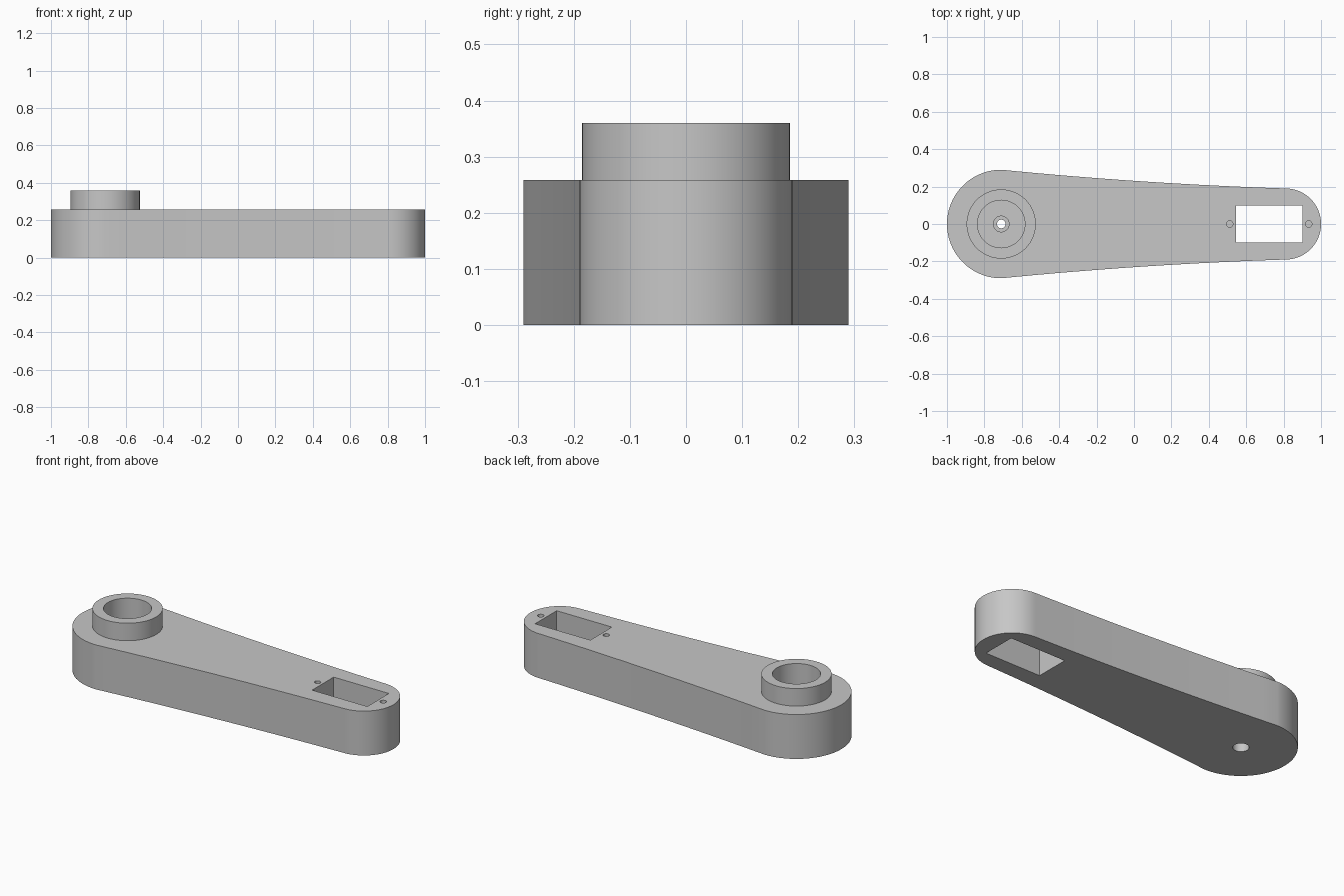
import bpy, bmesh, math

cube = bpy.data.objects.get("Cube")
if cube:
    bpy.data.objects.remove(cube, do_unlink=True)

grey = bpy.data.materials.new("plain grey")
grey.use_nodes = True
grey.diffuse_color = (0.57, 0.57, 0.57, 1)
grey.node_tree.nodes["Principled BSDF"].inputs["Base Color"].default_value = (0.57, 0.57, 0.57, 1)


def prism(name, outline, z0, z1):
    """Closed outline extruded from z0 to z1."""
    bm = bmesh.new()
    base = bm.faces.new([bm.verts.new((x, y, z0)) for x, y in outline])
    top = bmesh.ops.extrude_face_region(bm, geom=[base])["geom"]
    verts = [v for v in top if isinstance(v, bmesh.types.BMVert)]
    bmesh.ops.translate(bm, verts=verts, vec=(0, 0, z1 - z0))
    bmesh.ops.recalc_face_normals(bm, faces=bm.faces)
    mesh = bpy.data.meshes.new(name)
    bm.to_mesh(mesh)
    bm.free()
    mesh.materials.append(grey)
    obj = bpy.data.objects.new(name, mesh)
    bpy.context.collection.objects.link(obj)
    return obj


def arc(cx, r, a0, a1, n):
    angles = [math.radians(a0 + (a1 - a0) * i / n) for i in range(n + 1)]
    return [(cx + r * math.cos(a), r * math.sin(a)) for a in angles]


def disc(name, cx, r, z0, z1, n=64):
    return prism(name, arc(cx, r, 0, 360, n)[:-1], z0, z1)


def combine(target, tool, operation):
    mod = target.modifiers.new(tool.name, "BOOLEAN")
    mod.operation, mod.object, mod.solver = operation, tool, "EXACT"
    bpy.context.view_layer.objects.active = target
    bpy.ops.object.modifier_apply(modifier=mod.name)
    bpy.data.objects.remove(tool, do_unlink=True)


HUB, TIP = -0.71, 0.81
HUB_R, TIP_R = 0.29, 0.19
TOP, BOSS_TOP, FLOOR = 0.258, 0.36, 0.13

# Tapered arm: two round ends joined by slightly hollow flanks
flank = []
for i in range(1, 16):
    t = i / 16
    flank.append((TIP + (HUB - TIP) * t, TIP_R + (HUB_R - TIP_R) * (t + t * t) / 2))
outline = arc(TIP, TIP_R, -90, 90, 40) + flank
outline += arc(HUB, HUB_R, 90, 270, 48) + [(x, -y) for x, y in reversed(flank)]
arm = prism("arm", outline, 0, TOP)

# Raised collar around the pivot
combine(arm, disc("collar", HUB, 0.185, FLOOR, BOSS_TOP), "UNION")

# Stepped pivot bore, with a socket underneath
for name, r, z0, z1 in (("bore", 0.127, FLOOR, 0.5),
                        ("screw_seat", 0.042, FLOOR - 0.03, 0.4),
                        ("screw_hole", 0.023, -0.1, 0.4),
                        ("shaft_socket", 0.042, -0.1, 0.07)):
    combine(arm, disc(name, HUB, r, z0, z1, 48), "DIFFERENCE")

# Rectangular window and its two blind screw holes
window = [(0.545, -0.098), (0.90, -0.098), (0.90, 0.1), (0.545, 0.1)]
combine(arm, prism("window", window, -0.1, 0.5), "DIFFERENCE")
for x in (0.512, 0.934):
    combine(arm, disc("pilot_hole", x, 0.017, 0.1, 0.5, 24), "DIFFERENCE")

bpy.ops.object.select_all(action="DESELECT")
arm.select_set(True)
bpy.context.view_layer.objects.active = arm
bpy.ops.object.shade_smooth_by_angle(angle=math.radians(30))
